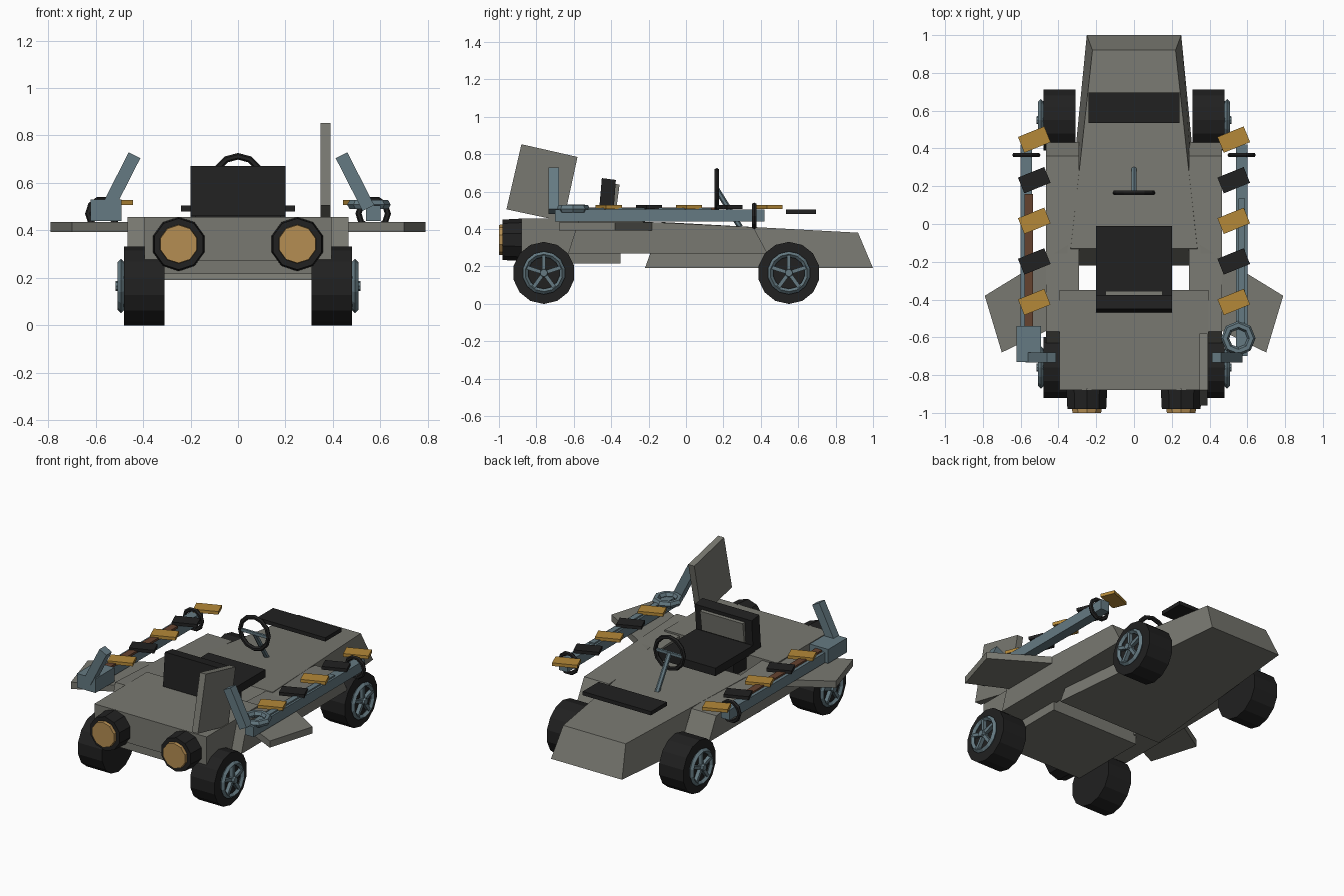
import bpy, bmesh, math
from mathutils import Vector

if "Cube" in bpy.data.objects:
    bpy.data.objects.remove(bpy.data.objects["Cube"])

def mat(name, r, g, b):
    m = bpy.data.materials.new(name)
    m.diffuse_color = (r, g, b, 1)
    m.use_nodes = True
    m.node_tree.nodes["Principled BSDF"].inputs["Base Color"].default_value = m.diffuse_color
    return m

GREY = mat("body grey", 0.19, 0.19, 0.165)
DARK = mat("near black", 0.015, 0.015, 0.015)
SLATE = mat("slate blue", 0.13, 0.195, 0.225)
GOLD = mat("gold", 0.46, 0.25, 0.04)
AMBER = mat("amber", 0.46, 0.27, 0.085)
BROWN = mat("brown", 0.13, 0.055, 0.028)

def finish(bm, name, m):
    bmesh.ops.recalc_face_normals(bm, faces=bm.faces)
    me = bpy.data.meshes.new(name)
    bm.to_mesh(me)
    bm.free()
    me.materials.append(m)
    ob = bpy.data.objects.new(name, me)
    bpy.context.collection.objects.link(ob)
    return ob

def loft(name, a, b, m):
    """Solid between two matching polygons."""
    bm = bmesh.new()
    va = [bm.verts.new(p) for p in a]
    vb = [bm.verts.new(p) for p in b]
    bm.faces.new(va)
    bm.faces.new(vb)
    for i in range(len(va)):
        j = (i + 1) % len(va)
        bm.faces.new((va[i], va[j], vb[j], vb[i]))
    return finish(bm, name, m)

def side_prism(name, pts, x0, x1, m):
    return loft(name, [(x0, y, z) for y, z in pts], [(x1, y, z) for y, z in pts], m)

def box(name, loc, size, m, rot=(0, 0, 0)):
    bm = bmesh.new()
    bmesh.ops.create_cube(bm, size=1)
    bmesh.ops.scale(bm, vec=size, verts=bm.verts)
    ob = finish(bm, name, m)
    ob.location, ob.rotation_euler = loc, rot
    return ob

def rod(name, p, q, r1, r2, sides, m):
    p, q = Vector(p), Vector(q)
    bm = bmesh.new()
    bmesh.ops.create_cone(bm, cap_ends=True, segments=sides, radius1=r1, radius2=r2, depth=(q - p).length)
    ob = finish(bm, name, m)
    ob.location = (p + q) / 2
    ob.rotation_euler = (q - p).to_track_quat('Z', 'Y').to_euler()
    return ob

def ring(name, loc, R, r, m, rot=(0, 0, 0), seg=10, minor=6):
    bpy.ops.mesh.primitive_torus_add(location=loc, rotation=rot, major_radius=R, minor_radius=r,
                                     major_segments=seg, minor_segments=minor)
    ob = bpy.context.object
    ob.name = name
    ob.data.materials.append(m)
    return ob

Q = math.pi / 2

# Nose hull: bottom outline wider than the top
loft("nose_hull",
     [(-0.25, 1, 0.19), (0.25, 1, 0.19), (0.37, -0.22, 0.19), (-0.37, -0.22, 0.19)],
     [(-0.22, 0.92, 0.38), (0.22, 0.92, 0.38), (0.335, -0.13, 0.437), (-0.335, -0.13, 0.437)], GREY)

# Rear body
box("rear_body", (0, -0.615, 0.3625), (0.79, 0.53, 0.185), GREY)
box("rear_belly", (0, -0.605, 0.245), (0.62, 0.51, 0.06), GREY)

# Fin on one side only
side_prism("fin", [(-0.88, 0.853), (-0.58, 0.785), (-0.655, 0.44), (-0.96, 0.505)], 0.348, 0.39, GREY)

# Seat
box("seat_cushion", (0, -0.21, 0.475), (0.4, 0.4, 0.05), DARK)
box("seat_pedestal", (0, -0.32, 0.41), (0.36, 0.2, 0.1), DARK)
side_prism("seat_back", [(-0.45, 0.672), (-0.375, 0.662), (-0.39, 0.46), (-0.468, 0.46)], -0.2, 0.2, DARK)
side_prism("seat_back_panel", [(-0.376, 0.64), (-0.355, 0.638), (-0.372, 0.51), (-0.39, 0.51)], -0.15, 0.15, GREY)

# Steering and dash strip
ring("steering_wheel", (0, 0.165, 0.612), 0.1, 0.014, DARK, (Q, 0, 0), 12)
rod("steering_column", (0, 0.165, 0.61), (0, 0.29, 0.41), 0.015, 0.015, 6, SLATE)
box("steering_spoke", (0, 0.165, 0.61), (0.19, 0.014, 0.018), SLATE)
box("nose_strip", (0, 0.615, 0.492), (0.48, 0.16, 0.024), DARK)

for s, side in ((-1, "left"), (1, "right")):
    # Side pod and wing
    side_prism(side + "_pod", [(-0.57, 0.455), (0.36, 0.41), (0.435, 0.27), (-0.63, 0.27)], s * 0.29, s * 0.465, GREY)
    wing = [(0.35, -0.11), (0.79, -0.38), (0.70, -0.68), (0.37, -0.52)]
    loft(side + "_wing", [(s * x, y, 0.392) for x, y in wing], [(s * x, y, 0.435) for x, y in wing], GREY)

    # Thruster
    rod(side + "_thruster", (s * 0.25, -0.87, 0.342), (s * 0.25, -0.98, 0.342), 0.114, 0.108, 10, DARK)
    rod(side + "_thruster_glow", (s * 0.25, -0.97, 0.342), (s * 0.25, -1.0, 0.342), 0.083, 0.08, 10, AMBER)

    # Wheels with five-spoke rims
    for y, end in ((-0.76, "rear"), (0.55, "nose")):
        n = f"{side}_{end}_"
        rod(n + "tyre", (s * 0.31, y, 0.165), (s * 0.48, y, 0.165), 0.166, 0.166, 14, DARK)
        ring(n + "rim", (s * 0.493, y, 0.165), 0.1, 0.015, SLATE, (0, Q, 0), 14, 4)
        rod(n + "hub", (s * 0.47, y, 0.165), (s * 0.517, y, 0.165), 0.025, 0.02, 8, SLATE)
        for k in range(5):
            a = Q + k * math.tau / 5
            box(n + "spoke", (s * 0.49, y + 0.052 * math.cos(a), 0.165 + 0.052 * math.sin(a)),
                (0.026, 0.1, 0.02), SLATE, (a, 0, 0))

    # Side rail, muzzle ring and tilted post
    box(side + "_rail", (s * 0.57, -0.14, 0.472), (0.06, 1.12, 0.064), SLATE)
    ring(side + "_muzzle_ring", (s * 0.57, 0.365, 0.47), 0.062, 0.013, DARK, (Q, 0, 0), 10)
    box(side + "_post", (s * 0.493, -0.707, 0.605), (0.055, 0.055, 0.25), SLATE, (0, -s * math.radians(27), 0))

    # Alternating tiles across the rail
    for k in range(5):
        box(side + "_tile", (s * 0.528, 0.447 - 0.215 * k, 0.517), (0.15, 0.09, 0.02),
            DARK if k % 2 else GOLD, (0, 0, math.radians(22)))

# Parts that differ between the rails
box("left_rail_strip", (-0.557, -0.195, 0.508), (0.045, 0.71, 0.014), BROWN)
box("left_rail_block", (-0.557, -0.635, 0.485), (0.13, 0.19, 0.09), SLATE)
ring("right_rail_ring", (0.552, -0.605, 0.508), 0.07, 0.022, SLATE, (0, 0, 0), 8)
box("right_rail_strip", (0.57, -0.195, 0.507), (0.035, 0.66, 0.012), SLATE)
